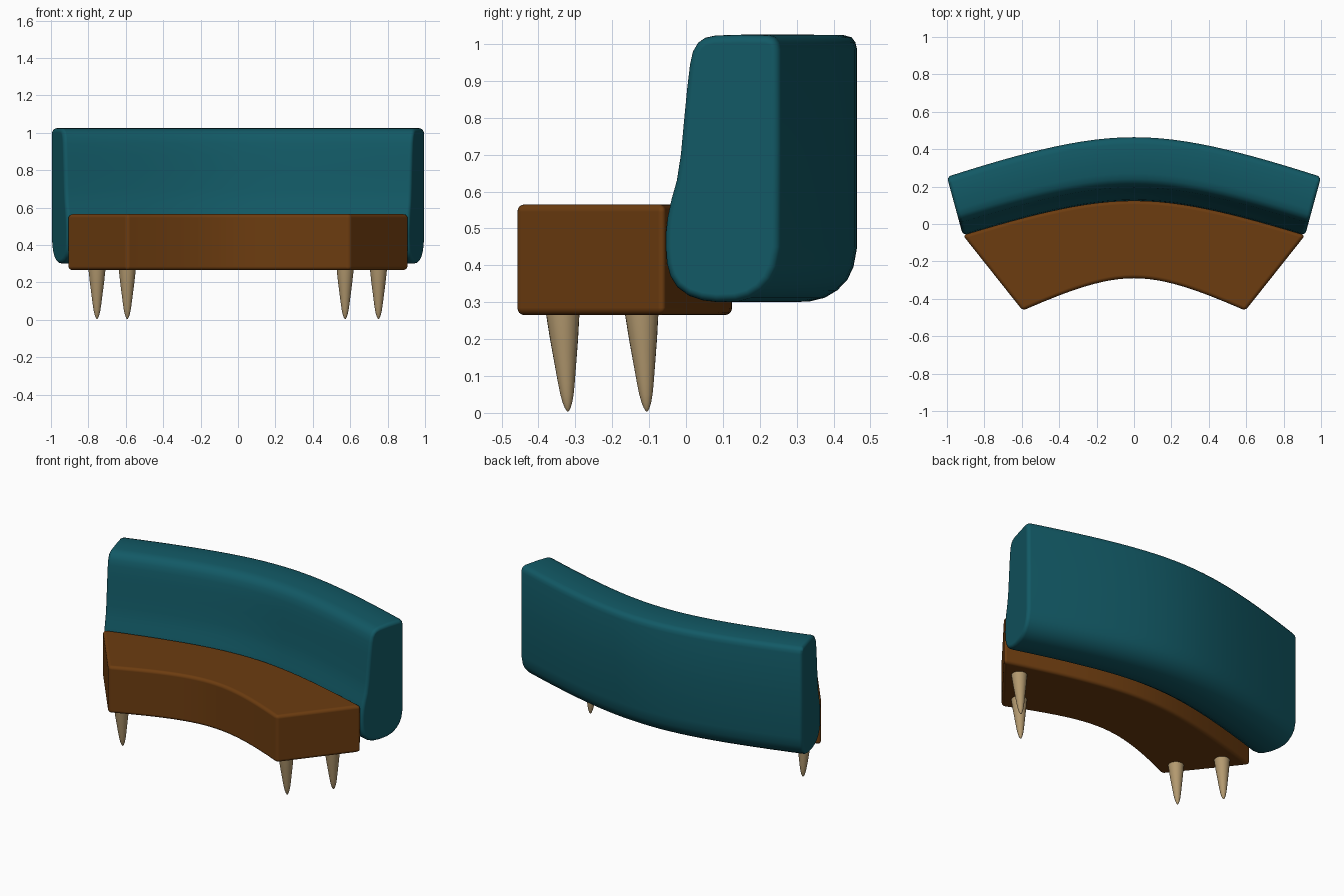
import bpy, bmesh, math

if "Cube" in bpy.data.objects:
    bpy.data.objects.remove(bpy.data.objects["Cube"])

def material(name, color):
    m = bpy.data.materials.new(name)
    m.diffuse_color = (*color, 1)
    m.use_nodes = True
    m.node_tree.nodes["Principled BSDF"].inputs["Base Color"].default_value = m.diffuse_color
    return m

teal = material("teal fabric", (0.006, 0.10, 0.13))
brown = material("brown leather", (0.15, 0.045, 0.005))
wood = material("light wood", (0.45, 0.32, 0.16))

def finish(bm, name, mat):
    bmesh.ops.recalc_face_normals(bm, faces=bm.faces)
    for f in bm.faces:
        f.smooth = True
    me = bpy.data.meshes.new(name)
    bm.to_mesh(me)
    bm.free()
    me.materials.append(mat)
    ob = bpy.data.objects.new(name, me)
    bpy.context.collection.objects.link(ob)
    return ob

def bow(s, c=0.6):
    # curved in the middle, nearly straight towards the ends
    return (math.hypot(s, c) - c) / (math.hypot(1, c) - c)

def curved_block(name, mat, front, back, profile, bevel, steps=28):
    # front / back: (half width, y at middle, y at end); profile: (depth 0..1, z)
    bm = bmesh.new()
    rings = []
    for i in range(steps + 1):
        s = -1 + 2 * i / steps
        (fx, fy), (bx, by) = [(w * s, y0 + (y1 - y0) * bow(s)) for w, y0, y1 in (front, back)]
        rings.append([bm.verts.new((fx + (bx - fx) * u, fy + (by - fy) * u, z))
                      for u, z in profile])
    n = len(profile)
    for a, b in zip(rings, rings[1:]):
        for j in range(n):
            k = (j + 1) % n
            bm.faces.new((a[j], a[k], b[k], b[j]))
    bm.faces.new(rings[0])
    bm.faces.new(rings[-1][::-1])
    ob = finish(bm, name, mat)
    mod = ob.modifiers.new("soft edges", 'BEVEL')
    mod.width = bevel
    mod.segments = 4
    mod.limit_method = 'ANGLE'
    mod.angle_limit = math.radians(40)
    mod.use_clamp_overlap = False
    mod.harden_normals = True
    return ob

# Seat
curved_block("seat", brown, (0.595, -0.29, -0.463), (0.915, 0.125, -0.06),
             [(0, 0.265), (1, 0.265), (1, 0.565), (0, 0.565)], 0.02)

# Backrest, with a bulging lower front and rounded bottom
back_profile = [(0, 0.45), (0.01, 0.405), (0.04, 0.37), (0.10, 0.34), (0.20, 0.317),
                (0.32, 0.305), (0.45, 0.30), (0.62, 0.302), (0.74, 0.312), (0.84, 0.332),
                (0.92, 0.36), (0.97, 0.395), (1, 0.45), (1, 0.72), (1, 0.985),
                (0.985, 1.005), (0.955, 1.018), (0.89, 1.024), (0.65, 1.025), (0.43, 1.023),
                (0.34, 1.017), (0.28, 1.004), (0.235, 0.98), (0.21, 0.945), (0.185, 0.88),
                (0.16, 0.80), (0.13, 0.70), (0.095, 0.63), (0.05, 0.58), (0.015, 0.53),
                (0.002, 0.49)]
curved_block("backrest", teal, (0.915, 0.125, -0.06), (1.0, 0.464, 0.252),
             back_profile, 0.022)

# Tapered legs with rounded tips, leaning slightly
leg_profile = [(0.285, 0.046), (0.265, 0.045), (0.20, 0.038), (0.13, 0.029), (0.08, 0.0225),
               (0.05, 0.018), (0.028, 0.013), (0.014, 0.008), (0.005, 0.003)]

def leg(name, x, y, sides=24):
    bm = bmesh.new()
    rings = []
    for z, r in leg_profile:
        cy = y - 0.014 * z / 0.265
        rings.append([bm.verts.new((x + r * math.cos(2 * math.pi * i / sides),
                                    cy + r * math.sin(2 * math.pi * i / sides), z))
                      for i in range(sides)])
    for a, b in zip(rings, rings[1:]):
        for i in range(sides):
            k = (i + 1) % sides
            bm.faces.new((a[i], a[k], b[k], b[i]))
    bm.faces.new(rings[0])
    tip = bm.verts.new((x, y, 0.003))
    for i in range(sides):
        bm.faces.new((rings[-1][i], rings[-1][(i + 1) % sides], tip))
    finish(bm, name, wood)

for side, front_x, rear_x in (("left", -0.592, -0.754), ("right", 0.573, 0.751)):
    leg("front_leg_" + side, front_x, -0.32)
    leg("rear_leg_" + side, rear_x, -0.106)
